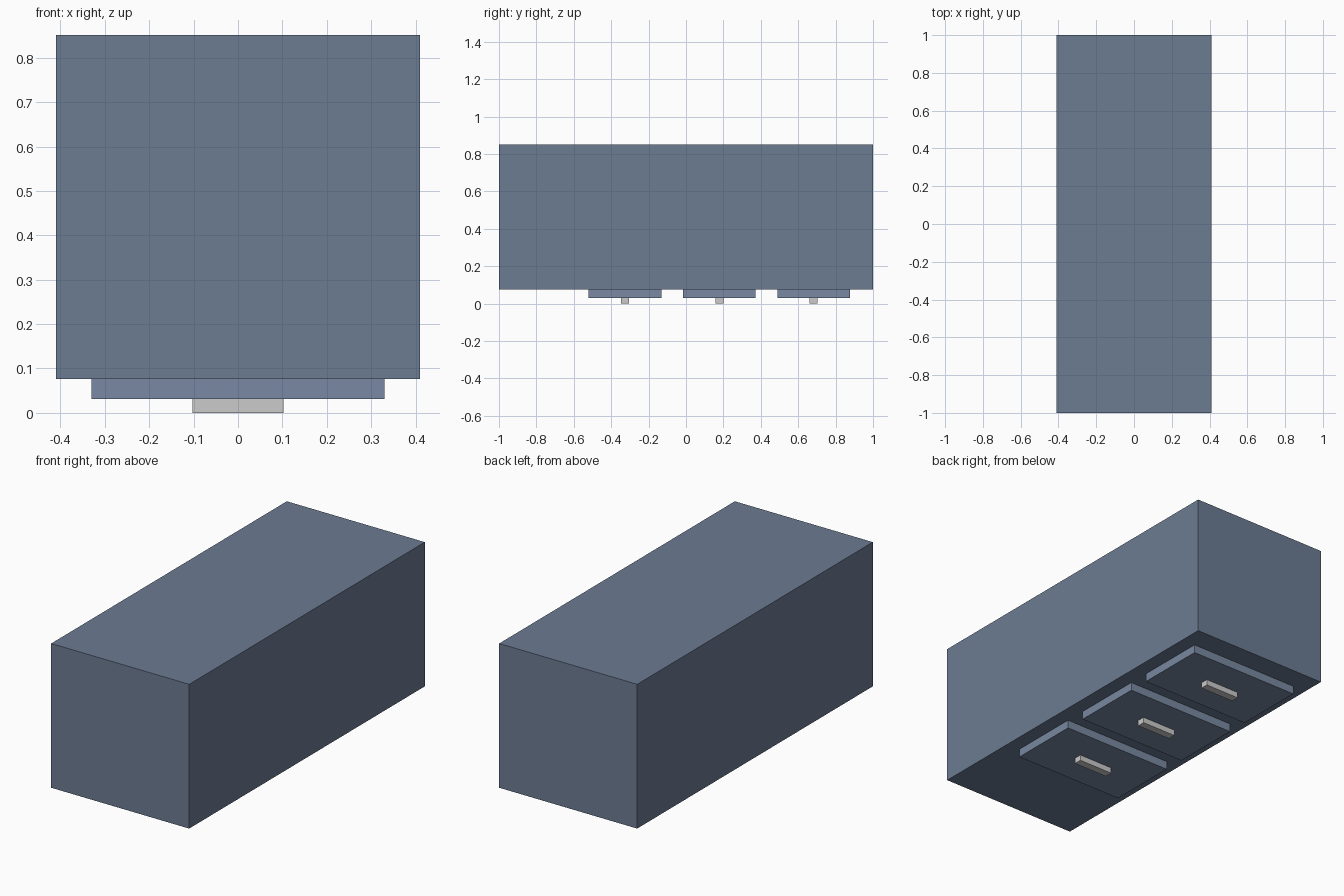
import bpy

if "Cube" in bpy.data.objects:
    bpy.data.objects.remove(bpy.data.objects["Cube"])


def material(name, rgb):
    mat = bpy.data.materials.new(name)
    mat.diffuse_color = (*rgb, 1)
    mat.use_nodes = True
    mat.node_tree.nodes["Principled BSDF"].inputs["Base Color"].default_value = mat.diffuse_color
    return mat


def box(name, center, size, mat=None):
    bpy.ops.mesh.primitive_cube_add(size=1, location=center)
    obj = bpy.context.object
    obj.name = name
    obj.scale = size
    bpy.ops.object.transform_apply(location=False, rotation=False, scale=True)
    if mat:
        obj.data.materials.append(mat)
    return obj


body_blue = material("body_blue", (0.15, 0.20, 0.29))
drawer_blue = material("drawer_blue", (0.19, 0.25, 0.36))

BODY_BOTTOM, BODY_TOP, DRAWER_FACE = 0.076, 0.851, 0.031

# Cabinet body, lying on its drawer side
box("cabinet_body", (0, 0, (BODY_BOTTOM + BODY_TOP) / 2),
    (0.82, 2.0, BODY_TOP - BODY_BOTTOM), body_blue)

# Three drawer fronts, each with a bar handle
for i in range(3):
    y = -0.326 + 0.504 * i
    box(f"drawer_front_{i + 1}", (0, y, (DRAWER_FACE + BODY_BOTTOM) / 2),
        (0.66, 0.388, BODY_BOTTOM - DRAWER_FACE), drawer_blue)
    box(f"drawer_handle_{i + 1}", (0, y, DRAWER_FACE / 2),
        (0.206, 0.043, DRAWER_FACE))
